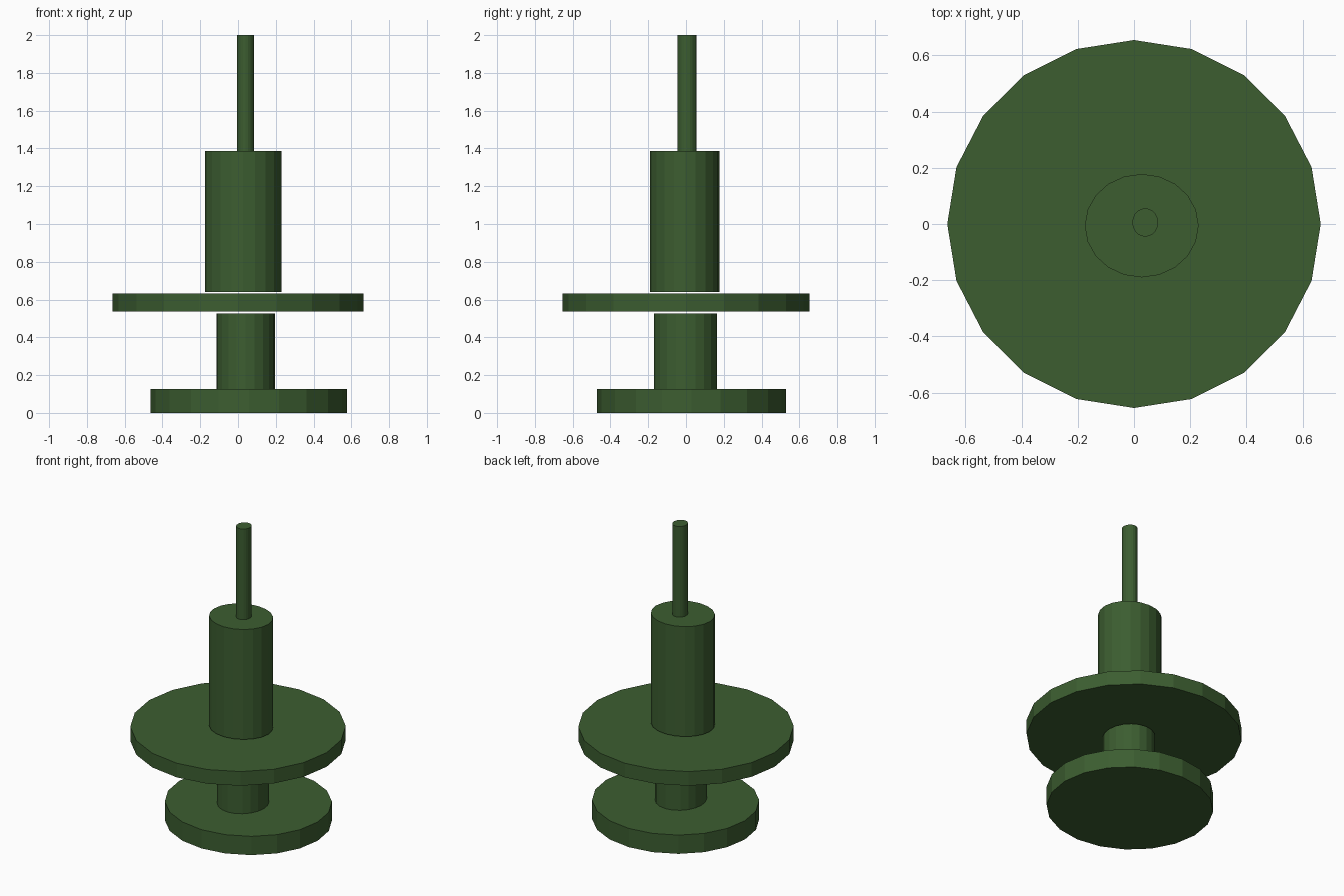
import bpy

if "Cube" in bpy.data.objects:
    bpy.data.objects.remove(bpy.data.objects["Cube"])

SIDES = 20

green = bpy.data.materials.new("dark_green")
green.diffuse_color = (0.045, 0.11, 0.03, 1)
green.use_nodes = True
green.node_tree.nodes["Principled BSDF"].inputs["Base Color"].default_value = green.diffuse_color


def drum(name, x, y, z):
    """Flat-faced, slightly oval cylinder filling the given (min, max) ranges."""
    centre = [(lo + hi) / 2 for lo, hi in (x, y, z)]
    size = [hi - lo for lo, hi in (x, y, z)]
    bpy.ops.mesh.primitive_cylinder_add(vertices=SIDES, radius=0.5, depth=1, location=centre)
    obj = bpy.context.object
    obj.name = name
    obj.scale = size
    bpy.ops.object.transform_apply(location=False, rotation=False, scale=True)
    obj.data.materials.append(green)
    return obj


# Foot disc and the neck standing on it
drum("base_disc", (-0.462, 0.577), (-0.472, 0.53), (0, 0.127))
drum("lower_neck", (-0.115, 0.195), (-0.17, 0.165), (0.127, 0.526))

# Wide disc, floating just clear of the neck and body
drum("wide_disc", (-0.665, 0.665), (-0.655, 0.655), (0.536, 0.632))

# Upper body and thin rod on top
drum("upper_body", (-0.175, 0.23), (-0.19, 0.178), (0.641, 1.386))
drum("top_rod", (-0.006, 0.086), (-0.045, 0.056), (1.386, 2.0))
